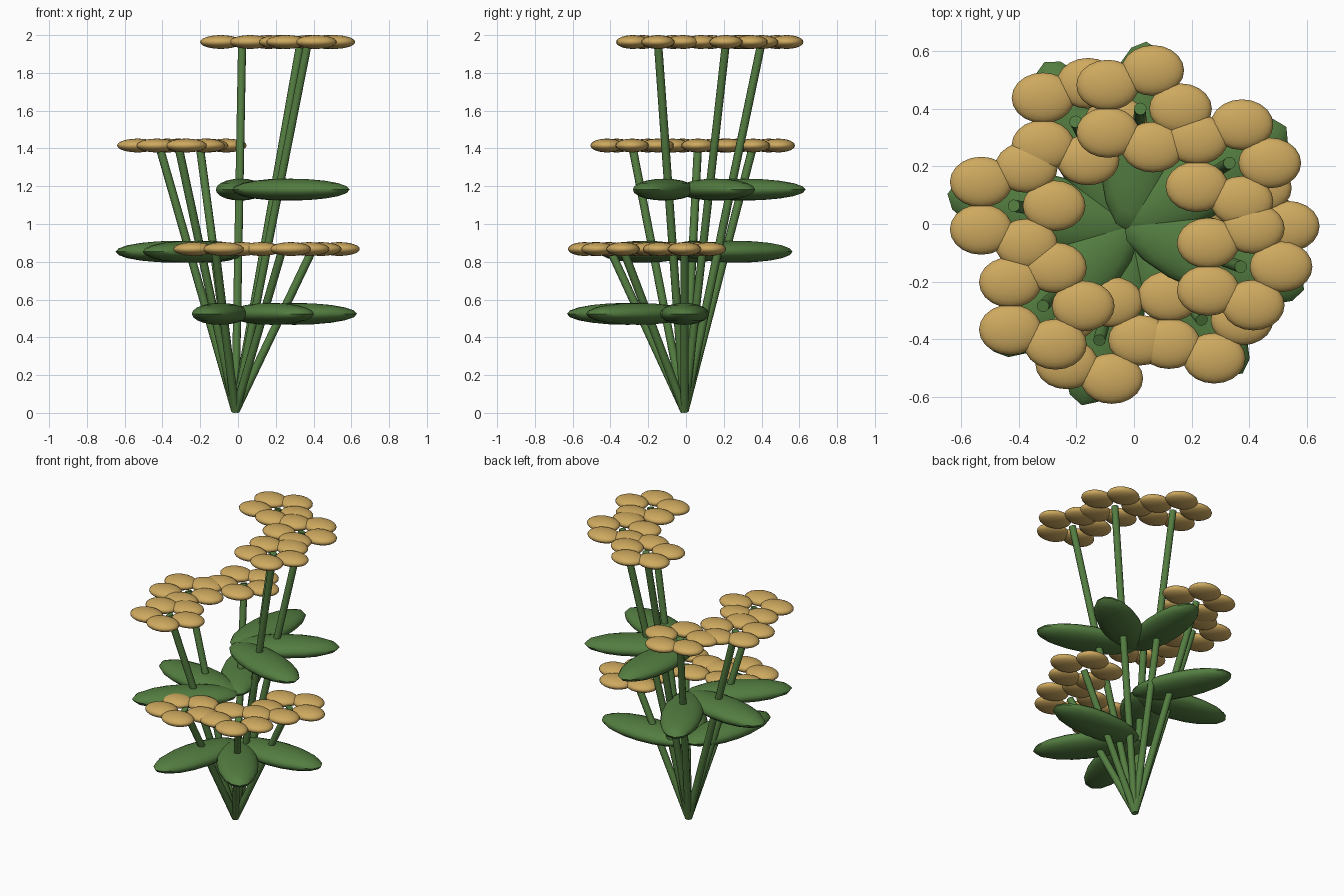
import bpy, math
from mathutils import Vector, Matrix

if "Cube" in bpy.data.objects:
    bpy.data.objects.remove(bpy.data.objects["Cube"])


def material(name, rgb):
    m = bpy.data.materials.new(name)
    m.diffuse_color = (*rgb, 1)
    m.use_nodes = True
    m.node_tree.nodes["Principled BSDF"].inputs["Base Color"].default_value = m.diffuse_color
    return m


GREEN = material("leaf green", (0.087, 0.205, 0.052))
GOLD = material("petal gold", (0.62, 0.40, 0.115))

BASE = Vector((-0.014, -0.008, 0.0095))   # where all stems meet
SPREAD = 0.41                             # how far each stem leans out
HEIGHTS = (0.858, 1.406, 1.954)           # three flower tiers
GOLDEN = math.radians(137.508)


def finish(name, mat):
    ob = bpy.context.object
    ob.name = name
    ob.data.materials.append(mat)
    bpy.ops.object.shade_smooth_by_angle(angle=math.radians(50))
    return ob


def ellipsoid(name, loc, radii, mat, seg, rings, turn=0.0):
    bpy.ops.mesh.primitive_uv_sphere_add(segments=seg, ring_count=rings, radius=1)
    ob = bpy.context.object
    ob.data.transform(Matrix.Diagonal((*radii, 1)))
    ob.location = loc
    ob.rotation_euler.z = turn
    return finish(name, mat)


def stem(name, a, b, radius):
    d = b - a
    bpy.ops.mesh.primitive_cylinder_add(vertices=10, radius=radius, depth=d.length,
                                        location=(a + b) / 2)
    bpy.context.object.rotation_euler = d.to_track_quat('Z', 'Y').to_euler()
    return finish(name, GREEN)


for i in range(9):
    # stems spiral round by the golden angle, cycling through the tiers
    ang = -i * GOLDEN
    out = Vector((math.cos(ang), math.sin(ang), 0))
    h = HEIGHTS[i % 3]
    tip = BASE + out * SPREAD + Vector((0, 0, h))
    stem(f"stem_{i}", BASE, tip, 0.022)

    # broad flat leaf pointing outward at 60% of the height
    ellipsoid(f"leaf_{i}", BASE + out * 0.312 + Vector((0, 0, 0.6 * h)),
              (0.332, 0.13, 0.058), GREEN, 16, 10, ang)

    # five petals round the stem tip, all lying the same way
    for k in range(5):
        t = k * math.tau / 5
        ellipsoid(f"petal_{i}_{k}",
                  tip + Vector((0.14 * math.cos(t), 0.14 * math.sin(t), 0)),
                  (0.109, 0.088, 0.0365), GOLD, 20, 12)
